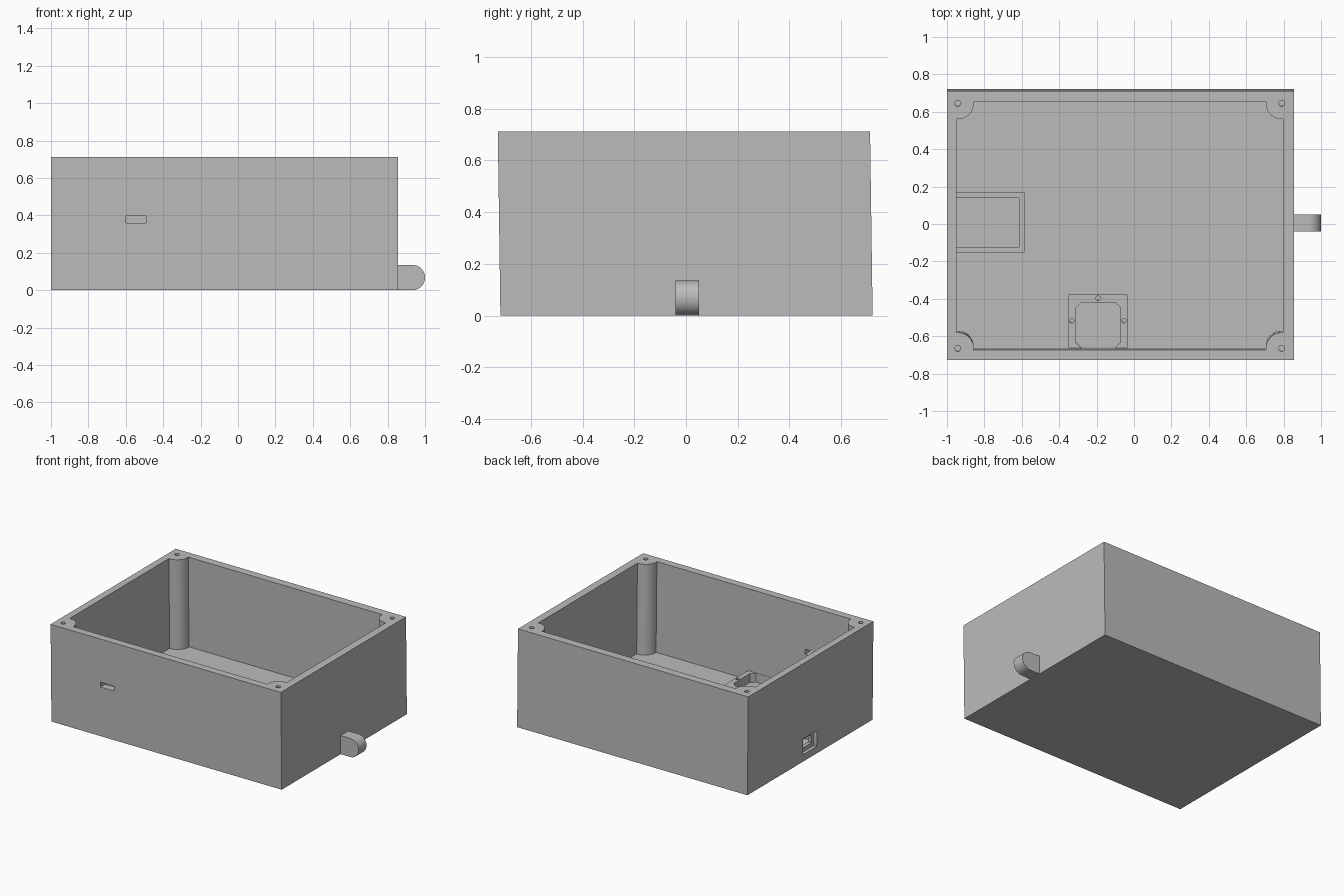
import bpy, bmesh
from math import sin, cos, pi, radians
from mathutils import Matrix

cube = bpy.data.objects.get("Cube")
if cube:
    bpy.data.objects.remove(cube, do_unlink=True)

grey = bpy.data.materials.new("plain grey")
grey.use_nodes = True
colour = (0.5, 0.5, 0.5, 1)
grey.diffuse_color = colour
grey.node_tree.nodes["Principled BSDF"].inputs["Base Color"].default_value = colour

WALL_L, WALL_R, WALL_Y, FLOOR, TOP = -0.95, 0.80, 0.665, 0.055, 0.712


def arc(cx, cy, r, a0, a1, n):
    """Points on an arc, angles in degrees."""
    step = radians(a1 - a0) / n
    return [(cx + r * cos(radians(a0) + i * step), cy + r * sin(radians(a0) + i * step))
            for i in range(n + 1)]


def prism(name, pts, lo, hi, axis="z"):
    """Extrude a closed outline along z, or an x-z outline along y."""
    bm = bmesh.new()
    face = bm.faces.new([bm.verts.new((a, b, lo)) for a, b in pts])
    new = bmesh.ops.extrude_face_region(bm, geom=[face])["geom"]
    bmesh.ops.translate(bm, vec=(0, 0, hi - lo),
                        verts=[v for v in new if isinstance(v, bmesh.types.BMVert)])
    if axis == "y":
        bm.transform(Matrix(((1, 0, 0, 0), (0, 0, 1, 0), (0, 1, 0, 0), (0, 0, 0, 1))))
    bmesh.ops.recalc_face_normals(bm, faces=bm.faces)
    mesh = bpy.data.meshes.new(name)
    bm.to_mesh(mesh)
    bm.free()
    mesh.materials.append(grey)
    ob = bpy.data.objects.new(name, mesh)
    bpy.context.collection.objects.link(ob)
    return ob


def block(name, x0, x1, y0, y1, z0, z1):
    return prism(name, [(x0, y0), (x1, y0), (x1, y1), (x0, y1)], z0, z1)


def hole(x, y, r, lo, hi, axis="z", n=24):
    return prism("cutter", arc(x, y, r, 0, 360, n)[:-1], lo, hi, axis)


def cut(ob, cutters):
    """Subtract each cutter, bake the result and remove the cutters."""
    for c in cutters:
        c.hide_render = True
        mod = ob.modifiers.new("cut", "BOOLEAN")
        mod.operation, mod.solver, mod.object = "DIFFERENCE", "EXACT", c
    bpy.context.view_layer.update()
    baked = bpy.data.meshes.new_from_object(
        ob.evaluated_get(bpy.context.evaluated_depsgraph_get()))
    ob.modifiers.clear()
    ob.data = baked
    for c in cutters:
        bpy.data.objects.remove(c, do_unlink=True)


# Enclosure: solid block minus a cavity that leaves a round post in each corner
enclosure = block("enclosure", -1, 0.855, -0.718, 0.722, 0, TOP)
posts = [(WALL_L + 0.008, -0.655), (WALL_R - 0.01, -0.655),
         (WALL_R - 0.01, 0.655), (WALL_L + 0.008, 0.655)]
outline = []
for i, (px, py) in enumerate(posts):
    start = 90 * (i + 1)
    outline += [(min(max(x, WALL_L), WALL_R), min(max(y, -WALL_Y), WALL_Y))
                for x, y in arc(px, py, 0.085, start + 5, start - 95, 16)]
cutters = [prism("cutter", outline, FLOOR, 1)]
cutters += [hole(px, py, 0.016, 0.55, 1) for px, py in posts]

# Keyed round port in the front wall
cutters += [hole(-0.67, 0.378, 0.152, -0.9, -0.6, "y", 64),
            block("cutter", -0.6, -0.492, -0.9, -0.6, 0.36, 0.396)]

# Stepped socket opening in the right-hand wall
cutters += [block("cutter", -1.1, -0.975, -0.075, 0.085, 0.05, 0.165),
            block("cutter", -1.1, -0.9, -0.045, 0.055, 0.08, 0.14)]
cut(enclosure, cutters)

# Tray for a small board behind the socket opening
tray = block("board_tray", WALL_L, -0.585, -0.15, 0.17, FLOOR, 0.12)
cut(tray, [block("cutter", -1.1, -0.615, -0.122, 0.142, FLOOR - 0.1, 0.3)])

# Screw-down frame on the floor with a chamfered opening
frame = block("mounting_frame", -0.35, -0.035, -WALL_Y, -0.375, FLOOR, 0.12)
x0, x1, y0, y1, c = -0.312, -0.072, -0.66, -0.417, 0.03
opening = prism("cutter", [(x0 + c, y0), (x1 - c, y0), (x1, y0 + c), (x1, y1 - c),
                           (x1 - c, y1), (x0 + c, y1), (x0, y1 - c), (x0, y0 + c)], 0, 0.3)
cut(frame, [opening] + [hole(x, y, 0.012, 0.07, 0.3, n=16)
                        for x, y in ((-0.333, -0.515), (-0.192, -0.395), (-0.053, -0.515))])

# The walls lean very slightly forward
for ob in (enclosure, tray, frame):
    for v in ob.data.vertices:
        v.co.y -= 0.014 * v.co.z

# Rounded lug with a cross hole
lug = prism("side_lug", [(0.85, 0)] + arc(0.9325, 0.0675, 0.0675, -90, 90, 32)
            + [(0.85, 0.135)], -0.04, 0.05, "y")
cut(lug, [hole(0.932, 0.0675, 0.032, -0.2, 0.2, "y", 32)])

# Smooth the round surfaces, keep edges sharp
for ob in (enclosure, tray, frame, lug):
    bpy.ops.object.select_all(action="DESELECT")
    ob.select_set(True)
    bpy.context.view_layer.objects.active = ob
    bpy.ops.object.shade_smooth_by_angle(angle=radians(30))
